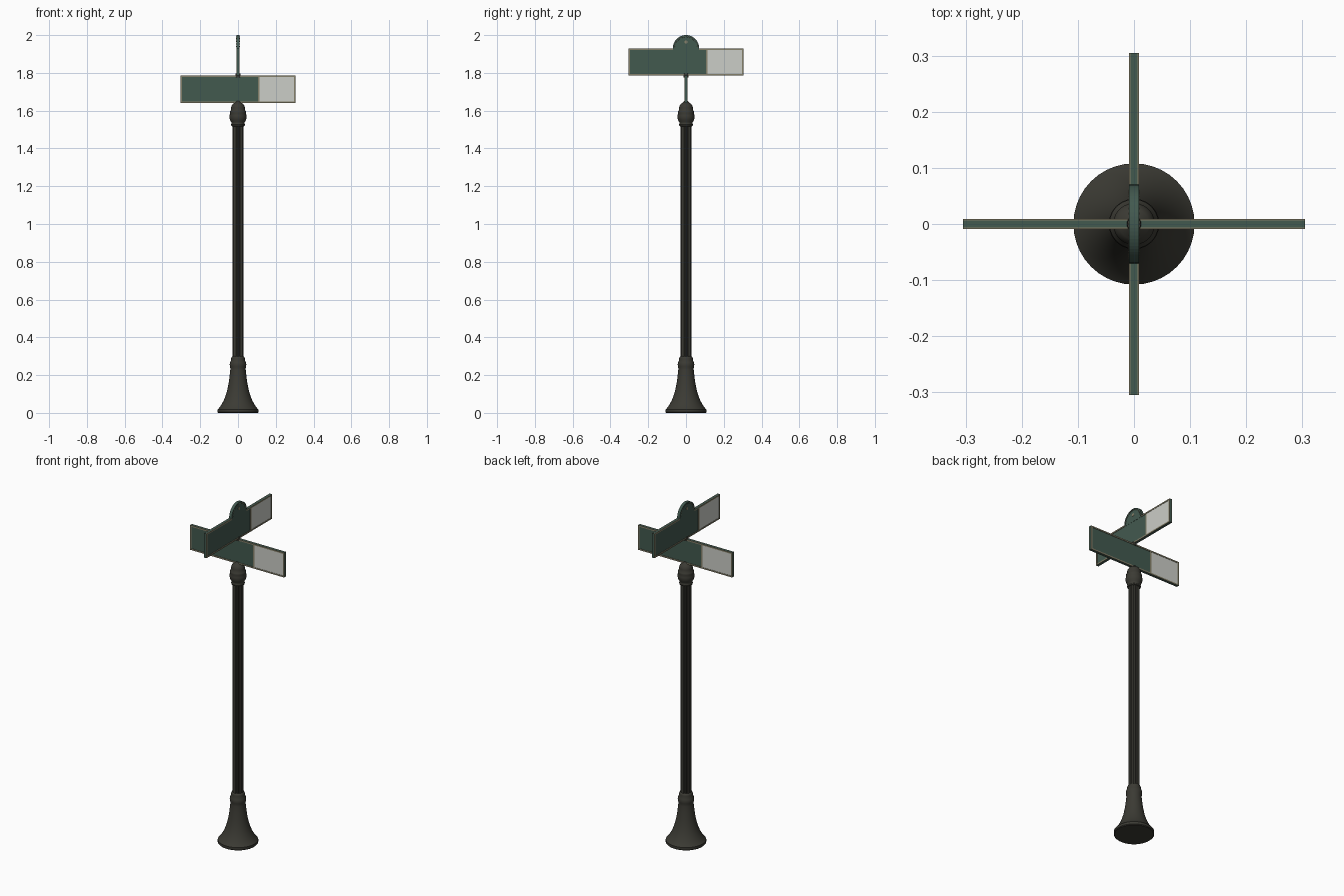
import bpy, bmesh
from math import sin, cos, pi
from mathutils import Matrix, Vector

cube = bpy.data.objects.get("Cube")
if cube:
    bpy.data.objects.remove(cube, do_unlink=True)


def material(name, color):
    m = bpy.data.materials.new(name)
    m.use_nodes = True
    m.diffuse_color = (*color, 1)
    m.node_tree.nodes["Principled BSDF"].inputs["Base Color"].default_value = (*color, 1)
    return m


iron = material("dark iron", (0.044, 0.043, 0.034))
green = material("sign green", (0.055, 0.1, 0.078))
white = material("panel white", (0.6, 0.61, 0.57))
tan = material("dull gold", (0.24, 0.22, 0.145))


def finish(bm, name, mat, matrix=Matrix(), smooth=False):
    bmesh.ops.recalc_face_normals(bm, faces=bm.faces)
    mesh = bpy.data.meshes.new(name)
    bm.to_mesh(mesh)
    bm.free()
    mesh.materials.append(mat)
    obj = bpy.data.objects.new(name, mesh)
    bpy.context.collection.objects.link(obj)
    obj.matrix_world = matrix
    if smooth:
        bpy.ops.object.select_all(action="DESELECT")
        obj.select_set(True)
        bpy.context.view_layer.objects.active = obj
        bpy.ops.object.shade_smooth_by_angle(angle=0.7)
    return obj


def lathe(name, profile, sides=40, flute=0.0):
    """Closed turned part from (radius, height) pairs, optionally fluted."""
    bm = bmesh.new()
    rings = []
    for r, z in profile:
        ring = []
        for i in range(sides):
            a = 2 * pi * i / sides
            rr = r - flute * (i % 4 == 2)
            ring.append(bm.verts.new((rr * cos(a), rr * sin(a), z)))
        rings.append(ring)
    for low, high in zip(rings, rings[1:]):
        for i in range(sides):
            j = (i + 1) % sides
            bm.faces.new((low[i], low[j], high[j], high[i]))
    bm.faces.new(rings[0])
    bm.faces.new(rings[-1])
    return finish(bm, name, iron, smooth=True)


def add_box(bm, x0, x1, y0, y1, z0, z1):
    size = Vector((x1 - x0, y1 - y0, z1 - z0))
    mid = Vector((x0 + x1, y0 + y1, z0 + z1)) / 2
    bmesh.ops.create_cube(bm, size=1, matrix=Matrix.Translation(mid) @ Matrix.Diagonal((*size, 1)))


def boxes(name, mat, matrix, *bounds):
    bm = bmesh.new()
    for b in bounds:
        add_box(bm, *b)
    return finish(bm, name, mat, matrix)


# Post: flared base, fluted shaft and turned cap
lathe("flared_base", [
    (0.104, 0), (0.108, 0.004), (0.108, 0.018), (0.102, 0.024), (0.09, 0.04),
    (0.077, 0.063), (0.066, 0.09), (0.057, 0.12), (0.05, 0.155), (0.045, 0.19),
    (0.041, 0.228), (0.041, 0.238), (0.043, 0.246), (0.044, 0.256), (0.042, 0.268),
    (0.036, 0.28), (0.037, 0.288), (0.034, 0.296), (0.028, 0.3)])
lathe("fluted_shaft", [(0.03, 0.28), (0.03, 1.53)], 48, 0.003)
lathe("post_cap", [
    (0.028, 1.516), (0.035, 1.52), (0.037, 1.526), (0.034, 1.533), (0.036, 1.54),
    (0.042, 1.55), (0.045, 1.562), (0.045, 1.574), (0.042, 1.584), (0.044, 1.59),
    (0.042, 1.597), (0.037, 1.604), (0.037, 1.615), (0.034, 1.626), (0.027, 1.636),
    (0.016, 1.643), (0.01, 1.65)])

HALF, CORE, FACE, RIM = 0.305, 0.006, 0.0068, 0.0085
EDGE = 0.008
SPLIT = 0.109


def crest(label, z, turn):
    """Half-round top with a raised rim, beads and a boss on both sides."""
    r = 0.07
    angles = [pi * i / 32 for i in range(33)]

    def slab(name, outline, depth, mat):
        bm = bmesh.new()
        face = bm.faces.new([bm.verts.new((x, -depth, h)) for x, h in outline])
        new = bmesh.ops.extrude_face_region(bm, geom=[face])["geom"]
        bmesh.ops.translate(bm, vec=(0, 2 * depth, 0),
                            verts=[v for v in new if isinstance(v, bmesh.types.BMVert)])
        finish(bm, name, mat, turn)

    def arc(rad, steps):
        return [(rad * cos(a), z + rad * sin(a)) for a in steps]

    slab(label + "_crest", arc(r - 0.002, angles) + [(-r + 0.002, z - EDGE), (r - 0.002, z - EDGE)],
         FACE, green)
    slab(label + "_crest_rim", arc(r, angles) + arc(r - 0.006, angles[::-1]), RIM, green)
    bm = bmesh.new()
    for side in (-1, 1):
        for i in range(1, 20):
            a = pi * i / 20
            bmesh.ops.create_icosphere(bm, subdivisions=1, radius=0.0028, matrix=Matrix.Translation(
                (0.061 * cos(a), side * 0.0075, z + 0.061 * sin(a))))
        bmesh.ops.create_cone(bm, cap_ends=True, segments=16, radius1=0.009, radius2=0.009, depth=0.003,
                              matrix=Matrix.Translation((0, side * FACE, z + 0.034))
                              @ Matrix.Rotation(pi / 2, 4, "X"))
    finish(bm, label + "_crest_beads", tan, turn)


def sign(label, z0, z1, angle, crested=False):
    turn = Matrix.Rotation(angle, 4, "Z")
    boxes(label + "_board", green, turn, (-HALF, HALF, -CORE, CORE, z0, z1))
    # Each side carries its white panel to the reader's right
    for side, flip in (("front", 0), ("back", pi)):
        m = turn @ Matrix.Rotation(flip, 4, "Z")
        name = label + "_" + side
        inner = HALF - EDGE
        boxes(name + "_white_panel", white, m,
              (SPLIT + 0.004, inner, -FACE, -CORE, z0 + EDGE, z1 - EDGE))
        gap = 0.069 if crested else 0
        bars = [(-HALF, HALF, z0, z0 + EDGE),
                (-HALF, -gap, z1 - EDGE, z1), (gap, HALF, z1 - EDGE, z1),
                (-HALF, -inner, z0 + EDGE, z1 - EDGE), (inner, HALF, z0 + EDGE, z1 - EDGE),
                (SPLIT - 0.004, SPLIT + 0.004, z0 + EDGE, z1 - EDGE)]
        boxes(name + "_frame", tan, m, *[(a, b, -RIM, -CORE, c, d) for a, b, c, d in bars])
    if crested:
        crest(label, z1, turn)


# Two crossed street signs, one above the other
sign("lower_sign", 1.64, 1.785, 0)
sign("upper_sign", 1.787, 1.93, pi / 2, crested=True)
lathe("sign_joint", [(0.012, 1.776), (0.013, 1.782), (0.013, 1.79), (0.012, 1.796)], 16)
